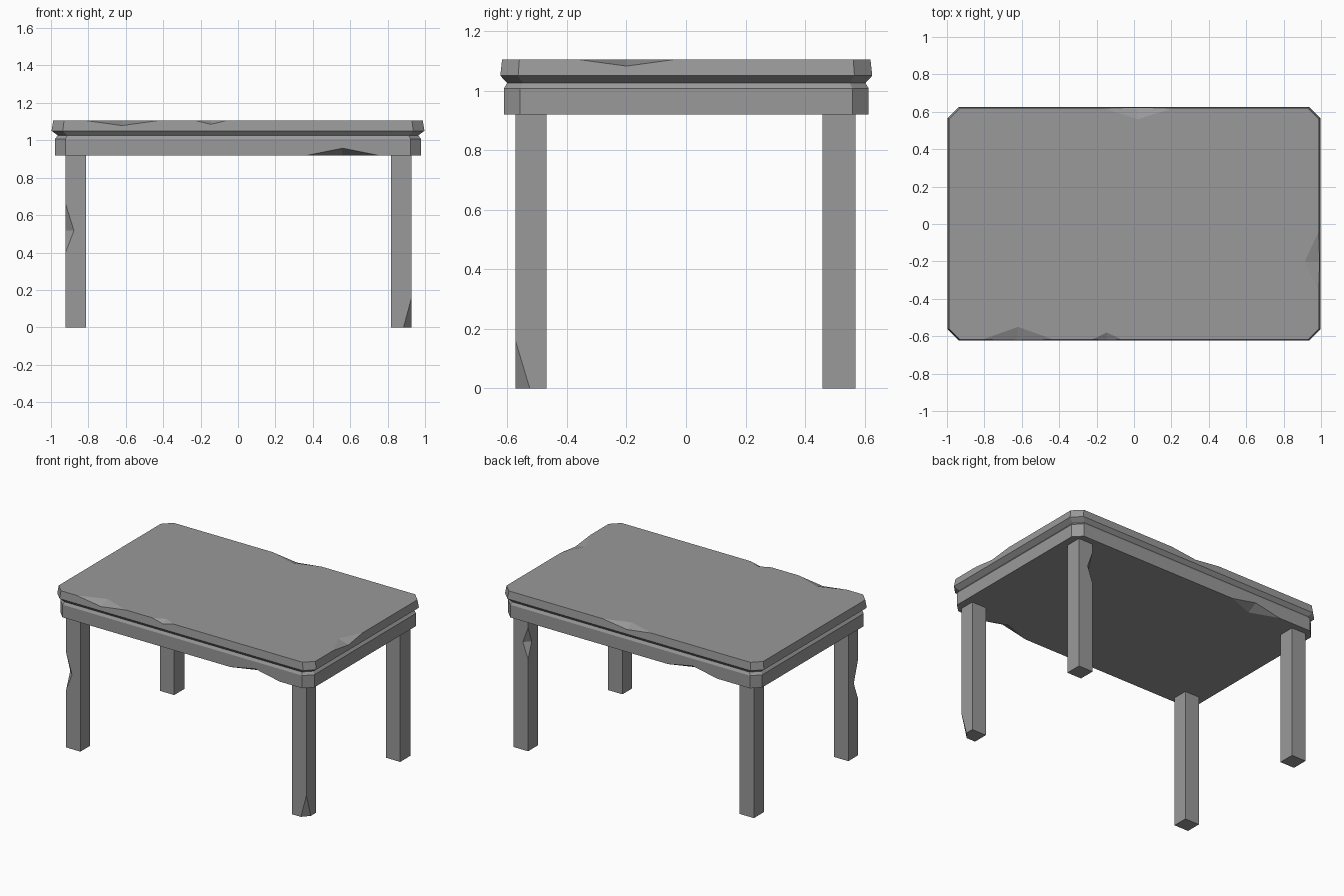
import bpy, bmesh
from mathutils import Vector

if "Cube" in bpy.data.objects:
    bpy.data.objects.remove(bpy.data.objects["Cube"])

grey = bpy.data.materials.new("dark_grey")
grey.diffuse_color = (0.32, 0.32, 0.32, 1)
grey.use_nodes = True
grey.node_tree.nodes["Principled BSDF"].inputs["Base Color"].default_value = grey.diffuse_color


def make_object(name, bm):
    bmesh.ops.recalc_face_normals(bm, faces=bm.faces)
    mesh = bpy.data.meshes.new(name)
    bm.to_mesh(mesh)
    bm.free()
    mesh.materials.append(grey)
    obj = bpy.data.objects.new(name, mesh)
    bpy.context.collection.objects.link(obj)
    return obj


def loft(name, rings):
    """Closed solid through a stack of equal-length point rings."""
    bm = bmesh.new()
    loops = [[bm.verts.new(p) for p in ring] for ring in rings]
    n = len(loops[0])
    for a, b in zip(loops, loops[1:]):
        for i in range(n):
            j = (i + 1) % n
            bm.faces.new((a[i], a[j], b[j], b[i]))
    bm.faces.new(loops[0][::-1])
    bm.faces.new(loops[-1])
    return make_object(name, bm)


def octagon(hx, hy, z, c, cy=0.001):
    pts = [(hx, -hy + c), (hx, hy - c), (hx - c, hy), (-hx + c, hy),
           (-hx, hy - c), (-hx, -hy + c), (-hx + c, -hy), (hx - c, -hy)]
    return [(x, y + cy, z) for x, y in pts]


def chip(obj, centre, along, inset_a, inset_b, shift=0.0):
    """Knock a two-facet chip out of an edge."""
    centre, along = Vector(centre), Vector(along)
    c = centre + Vector(inset_a) + along * shift
    d = centre + Vector(inset_b) + along * shift
    mid = (c + d) / 2
    pts = [mid + (p - mid) * 1.4 for p in (centre - along, centre + along, c, d)]
    bm = bmesh.new()
    v = [bm.verts.new(p) for p in pts]
    for f in ((0, 1, 2), (0, 3, 1), (0, 2, 3), (1, 3, 2)):
        bm.faces.new([v[i] for i in f])
    cutter = make_object("chip_cutter", bm)
    cutter.hide_render = True
    mod = obj.modifiers.new("chip", 'BOOLEAN')
    mod.operation = 'DIFFERENCE'
    mod.solver = 'EXACT'
    mod.object = cutter
    bpy.context.view_layer.objects.active = obj
    bpy.ops.object.modifier_apply(modifier=mod.name)
    bpy.data.objects.remove(cutter)


# Tabletop and apron: one stepped profile with clipped corners
profile = [(0.978, 0.613, 0.92, 0.055), (0.978, 0.613, 1.008, 0.055),
           (0.964, 0.602, 1.026, 0.052), (0.997, 0.625, 1.051, 0.06),
           (0.988, 0.619, 1.105, 0.058)]
top = loft("tabletop", [octagon(*p) for p in profile])

# Chips along the upper rim
chip(top, (-0.62, -0.618, 1.105), (0.19, 0, 0), (0, 0.068, 0), (0, -0.005, -0.027))
chip(top, (-0.145, -0.618, 1.105), (0.08, 0, 0), (0, 0.038, 0), (0, -0.003, -0.02))
chip(top, (0.02, 0.62, 1.105), (0.19, 0, 0), (0, -0.06, 0), (0, 0.005, -0.025))
chip(top, (0.988, -0.2, 1.105), (0, 0.16, 0), (-0.075, 0, 0), (0.004, 0, -0.022))
# Chips along the lower edge of the apron
chip(top, (0.56, -0.612, 0.92), (0.19, 0, 0), (0, 0.07, 0), (0, 0, 0.038))
chip(top, (-0.48, 0.614, 0.92), (0.19, 0, 0), (0, -0.07, 0), (0, 0, 0.038))

# Legs
legs = {}
for side, x0, x1 in (("left", -0.922, -0.812), ("right", 0.817, 0.928)):
    for end, y0, y1 in (("front", -0.573, -0.468), ("back", 0.458, 0.57)):
        ring = [(x0, y0), (x1, y0), (x1, y1), (x0, y1)]
        legs[end + side] = loft(f"{end}_{side}_leg",
                                [[(x, y, z) for x, y in ring] for z in (0, 0.925)])

# Chips in the legs
chip(legs["frontleft"], (-0.922, -0.573, 0.53), (0, 0, 0.13), (0.045, 0, 0), (0, 0.045, 0), -0.1)
chip(legs["frontright"], (0.928, -0.573, 0), (0, 0, 0.16), (-0.043, 0, 0), (0, 0.048, 0))
chip(legs["backright"], (0.817, 0.57, 0.75), (0, 0, 0.11), (0.04, 0, 0), (0, -0.04, 0))
